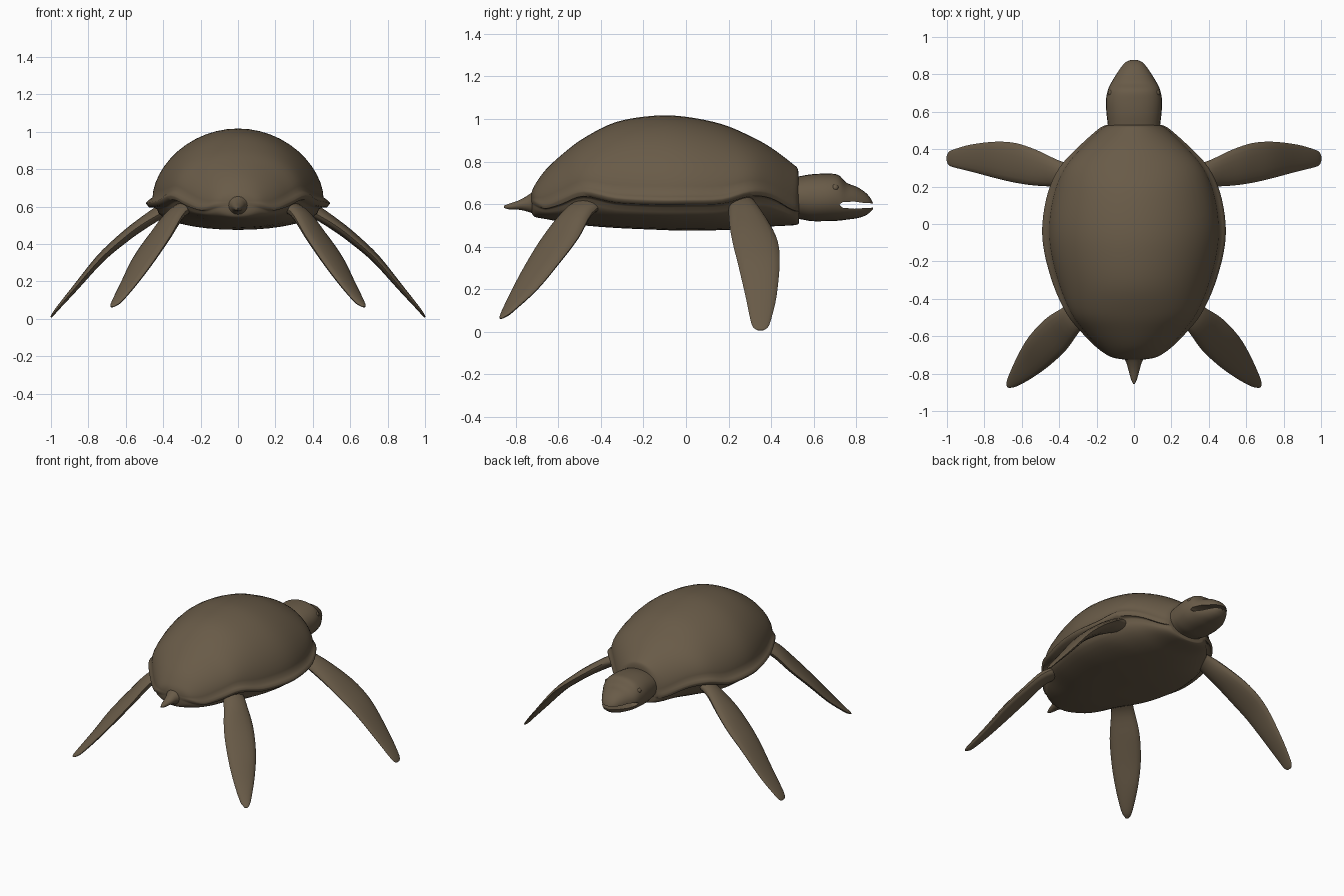
import bpy, bmesh, math
from mathutils import Vector

if "Cube" in bpy.data.objects:
    bpy.data.objects.remove(bpy.data.objects["Cube"])

skin = bpy.data.materials.new("olive brown")
skin.diffuse_color = (0.14, 0.104, 0.064, 1)
skin.use_nodes = True
skin.node_tree.nodes["Principled BSDF"].inputs["Base Color"].default_value = skin.diffuse_color


def smooth_rows(rows, steps):
    """Catmull-Rom interpolation of rows of numbers."""
    out = []
    last = len(rows) - 1
    for i in range(last):
        p0, p1, p2, p3 = (rows[max(0, min(last, i + k))] for k in (-1, 0, 1, 2))
        for s in range(steps):
            t = s / steps
            out.append([0.5 * (2 * b + (c - a) * t + (2 * a - 5 * b + 4 * c - d) * t * t
                               + (3 * b - a - 3 * c + d) * t ** 3)
                        for a, b, c, d in zip(p0, p1, p2, p3)])
    out.append(list(rows[-1]))
    return out


def finish(obj, angle=40):
    obj.data.materials.clear()
    obj.data.materials.append(skin)
    bpy.ops.object.select_all(action='DESELECT')
    obj.select_set(True)
    bpy.context.view_layer.objects.active = obj
    bpy.ops.object.shade_smooth_by_angle(angle=math.radians(angle))
    return obj


def loft(name, rings, angle=40):
    """Skin a list of closed rings and cap both ends."""
    bm = bmesh.new()
    loops = [[bm.verts.new(p) for p in ring] for ring in rings]
    n = len(loops[0])
    for a, b in zip(loops, loops[1:]):
        for i in range(n):
            j = (i + 1) % n
            bm.faces.new((a[i], a[j], b[j], b[i]))
    bm.faces.new(loops[0])
    bm.faces.new(loops[-1])
    bmesh.ops.recalc_face_normals(bm, faces=bm.faces)
    mesh = bpy.data.meshes.new(name)
    bm.to_mesh(mesh)
    bm.free()
    obj = bpy.data.objects.new(name, mesh)
    bpy.context.collection.objects.link(obj)
    return finish(obj, angle)


def mirror(obj):
    obj.modifiers.new("mirror", 'MIRROR')


def oval_rings(rows, steps, power=1.0, n=28):
    """Rings across y from rows of (y, half width, top, bottom)."""
    rings = []
    for y, w, t, b in smooth_rows(rows, steps):
        ring = []
        for k in range(n):
            a = 2 * math.pi * k / n
            c, s = math.cos(a), math.sin(a)
            ring.append((w * math.copysign(abs(c) ** power, c), y,
                         (t + b) / 2 + (t - b) / 2 * math.copysign(abs(s) ** power, s)))
        rings.append(ring)
    return rings


# Shell: y, half width, rim height, top, bottom
shell_rows = [
    (-.725, .05, .62, .655, .56), (-.71, .125, .61, .69, .54), (-.66, .20, .59, .76, .53),
    (-.58, .28, .62, .835, .515), (-.48, .36, .655, .91, .50), (-.33, .43, .625, .985, .488),
    (-.15, .48, .615, 1.015, .48), (0, .49, .615, 1.01, .475), (.17, .46, .62, .975, .478),
    (.30, .40, .655, .92, .485), (.40, .31, .645, .865, .495), (.50, .20, .59, .79, .50),
    (.525, .16, .58, .765, .505), (.53, .14, .58, .72, .51)]


def shell_ring(y, w, r, t, b):
    f = min(.035, .2 * (t - r))            # rim lip height
    g = min(.03, .3 * (r - b))             # groove below the rim
    half = []
    for k in range(13):                    # dome, from crown outwards
        a = math.pi / 2 * (1 - k / 12)
        half.append((.93 * w * math.cos(a), r + f + (t - r - f) * math.sin(a) ** 1.15))
    half += [(.97 * w, r + .6 * f), (w, r + .2 * f), (w, r), (.97 * w, r - .6 * g), (.91 * w, r - .7 * g)]
    for k in range(9):                     # belly
        a = math.pi / 2 * k / 8
        half.append((.88 * w * math.cos(a), r - g - (r - g - b) * math.sin(a)))
    right = [(x, y, z) for x, z in half]
    return right + [(-x, y, z) for x, z in reversed(half[1:-1])]


loft("shell", [shell_ring(*row) for row in smooth_rows(shell_rows, 4)], 50)

# Head and neck: y, half width, top, bottom
head = loft("head", oval_rings([
    (.42, .13, .71, .54), (.53, .14, .73, .53), (.59, .147, .74, .52), (.66, .150, .743, .52),
    (.715, .140, .737, .522), (.755, .122, .70, .527), (.80, .095, .682, .533),
    (.84, .068, .657, .545), (.865, .045, .63, .562), (.878, .018, .605, .575)], 4, .9))

# Open mouth cut through the beak
mouth_profile = [(.72, .597), (.735, .609), (.79, .612), (.83, .606), (.90, .602),
                 (.90, .584), (.85, .582), (.79, .578), (.735, .583)]
cutter = loft("mouth_cutter", [[(x, y, z) for y, z in mouth_profile] for x in (-.3, .3)])
cut = head.modifiers.new("mouth", 'BOOLEAN')
cut.object = cutter
cut.operation = 'DIFFERENCE'
cut.solver = 'EXACT'
bpy.context.view_layer.objects.active = head
bpy.ops.object.modifier_apply(modifier="mouth")
bpy.data.objects.remove(cutter)
finish(head)

# Eyes
bpy.ops.mesh.primitive_uv_sphere_add(segments=16, ring_count=10, radius=.017, location=(0, 0, 0))
eye = bpy.context.object
eye.name = "eyes"
for v in eye.data.vertices:
    v.co += Vector((.122, .70, .676))
finish(eye)
mirror(eye)

# Tail
loft("tail", oval_rings([
    (-.64, .11, .69, .53), (-.70, .075, .675, .545), (-.73, .046, .65, .56), (-.78, .030, .62, .573),
    (-.83, .016, .602, .575), (-.855, .004, .593, .582)], 4, 1, 16))


def flipper(name, rows, n=16):
    """Rows of leading edge xyz, trailing edge xyz, half thickness."""
    fine = smooth_rows(rows, 4)
    mids = [(Vector(r[:3]) + Vector(r[3:6])) / 2 for r in fine]
    rings = []
    for i, r in enumerate(fine):
        across = (Vector(r[:3]) - Vector(r[3:6])) / 2
        along = mids[min(i + 1, len(mids) - 1)] - mids[max(i - 1, 0)]
        normal = along.cross(across).normalized() * r[6]
        rings.append([mids[i] + across * math.cos(2 * math.pi * k / n)
                      + normal * math.sin(2 * math.pi * k / n) for k in range(n)])
    mirror(loft(name, rings))


flipper("front_flippers", [
    (.28, .31, .62, .28, .21, .62, .03), (.39, .335, .595, .38, .20, .58, .036),
    (.52, .395, .505, .52, .205, .50, .032), (.63, .432, .42, .63, .22, .415, .028),
    (.74, .44, .32, .74, .245, .315, .023), (.87, .425, .165, .87, .28, .165, .016),
    (.96, .40, .06, .96, .302, .06, .010), (.99, .385, .022, .99, .315, .022, .007),
    (1.0, .365, .008, 1.0, .335, .008, .003)])

flipper("rear_flippers", [
    (.27, -.36, .61, .19, -.47, .61, .03), (.37, -.44, .56, .28, -.56, .575, .036),
    (.47, -.505, .445, .36, -.67, .445, .032), (.56, -.60, .32, .45, -.755, .31, .027),
    (.62, -.70, .20, .54, -.82, .19, .021), (.67, -.81, .10, .62, -.865, .095, .014),
    (.682, -.85, .072, .655, -.875, .07, .008), (.68, -.868, .063, .668, -.876, .063, .003)])
